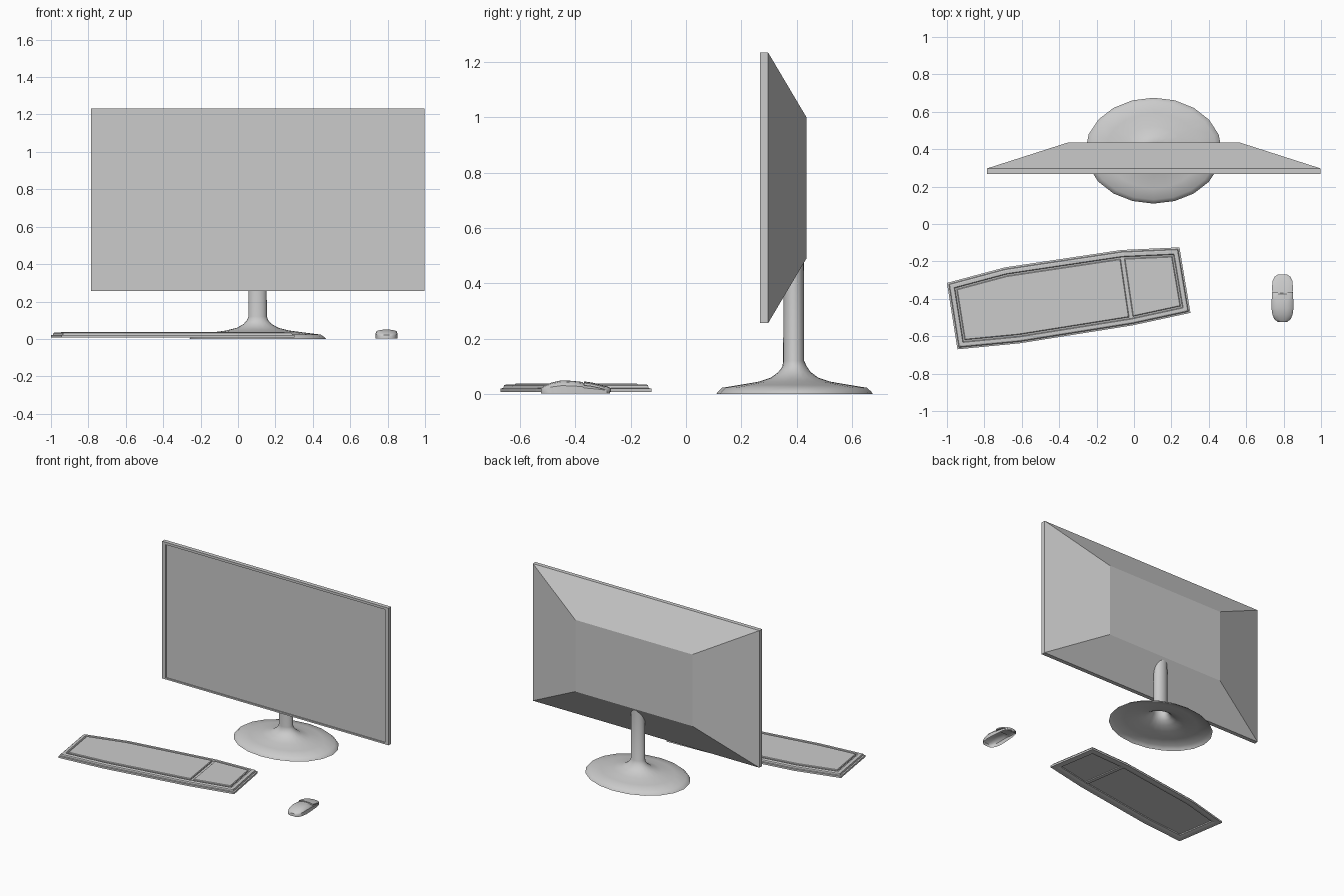
import bpy, bmesh, math
from mathutils import Vector

if "Cube" in bpy.data.objects:
    bpy.data.objects.remove(bpy.data.objects["Cube"])


def skin(name, rings, cap_start=False, cap_end=False, loop=False, closed=True, smooth=None):
    """Bridge a list of equal-length point rings into one surface."""
    bm = bmesh.new()
    vs = [[bm.verts.new(p) for p in r] for r in rings]
    n = len(rings[0])
    pairs = list(zip(vs, vs[1:])) + ([(vs[-1], vs[0])] if loop else [])
    for a, b in pairs:
        for i in range(n if closed else n - 1):
            j = (i + 1) % n
            bm.faces.new((a[i], a[j], b[j], b[i]))
    if cap_start:
        bm.faces.new(vs[0][::-1])
    if cap_end:
        bm.faces.new(vs[-1])
    bmesh.ops.recalc_face_normals(bm, faces=bm.faces)
    me = bpy.data.meshes.new(name)
    bm.to_mesh(me)
    bm.free()
    ob = bpy.data.objects.new(name, me)
    bpy.context.collection.objects.link(ob)
    if smooth:
        bpy.ops.object.select_all(action='DESELECT')
        ob.select_set(True)
        bpy.context.view_layer.objects.active = ob
        bpy.ops.object.shade_smooth_by_angle(angle=math.radians(smooth))
    return ob


def rect(x0, x1, z0, z1, y):
    return [(x0, y, z0), (x1, y, z0), (x1, y, z1), (x0, y, z1)]


def inset(poly, d):
    """Mitred inward offset of a counter-clockwise 2D outline."""
    out = []
    for i, p in enumerate(poly):
        a = (p - poly[i - 1]).normalized()
        b = (poly[(i + 1) % len(poly)] - p).normalized()
        na, nb = Vector((-a.y, a.x)), Vector((-b.y, b.x))
        out.append(p + (na + nb) * d / (1 + na.dot(nb)))
    return out


def at(poly, z):
    return [(p.x, p.y, z) for p in poly]


# Monitor housing: bezel, rim and tapered back
outer = (-.786, .998, .257, 1.233)
inner = (-.757, .969, .268, 1.216)
skin("monitor_housing", [rect(*inner, .276), rect(*inner, .268), rect(*outer, .268),
                         rect(*outer, .297), rect(-.355, .567, .49, 1.0, .435)], cap_end=True)
skin("screen", [rect(*inner, .276)], cap_end=True)

# Stand: elliptical lathe, open underneath
profile = [(.283, 0), (.277, .009), (.262, .023), (.2, .033), (.13, .045), (.085, .06),
           (.058, .08), (.044, .1), (.038, .12), (.037, .49)]
SEG = 20
skin("stand", [[(.105 + 1.29 * r * math.cos(math.tau * i / SEG),
                 .392 + r * math.sin(math.tau * i / SEG) - (.003 if z > .1 else 0), z)
                for i in range(SEG)] for r, z in profile], cap_end=True, smooth=35)

# Keyboard frame: stepped ring around the key areas
board = [Vector(p) for p in ((-.944, -.67), (-.612, -.638), (-.008, -.542), (.302, -.475),
                             (.243, -.125), (-.067, -.139), (-.69, -.232), (-1.0, -.315))]
frame = [(0, .007), (0, .02), (.009, .022), (.012, .032), (.018, .035), (.034, .035),
         (.038, .028), (.05, .028), (.05, .012), (.03, .007)]
skin("keyboard_frame", [at(inset(board, d), z) for d, z in frame], loop=True)

# Key areas: two slabs split at the divider
well = inset(board, .036)
keys = {"main_key_area": [well[i] for i in (0, 1, 2, 5, 6, 7)],
        "number_key_area": [well[i] for i in (2, 3, 4, 5)]}
for name, poly in keys.items():
    skin(name, [at(inset(poly, d), z) for d, z in
                ((.01, .02), (.01, .034), (.014, .038))], cap_start=True, cap_end=True)
side = Vector((.013, .002))
bar = [well[2] - side, well[2] + side, well[5] + side, well[5] - side]
skin("keyboard_divider", [at(bar, .014), at(bar, .028)], cap_start=True, cap_end=True)


# Mouse: lofted shell, open underneath, with a button plate on the nose
def arch(y, w, top, base):
    h = top - base
    shape = [(-1, 0), (-1, .6), (-.8, .88), (-.4, .98), (0, 1),
             (.4, .98), (.8, .88), (1, .6), (1, 0)]
    return [(.794 + w * u, y, base + h * v) for u, v in shape]


body = [(-.523, .025, .022), (-.51, .043, .031), (-.485, .054, .042), (-.45, .059, .05),
        (-.41, .058, .048), (-.375, .056, .044), (-.368, .055, .036), (-.32, .052, .029),
        (-.285, .043, .022), (-.275, .026, .018)]
skin("mouse_body", [arch(y, w, z, .002) for y, w, z in body],
     cap_start=True, cap_end=True, closed=False, smooth=40)
plate = [(-.369, .054, .046), (-.34, .056, .042), (-.305, .053, .034),
         (-.283, .043, .027), (-.271, .026, .022)]
skin("mouse_buttons", [arch(y, w, z, z - .014) for y, w, z in plate],
     cap_start=True, cap_end=True, smooth=40)
